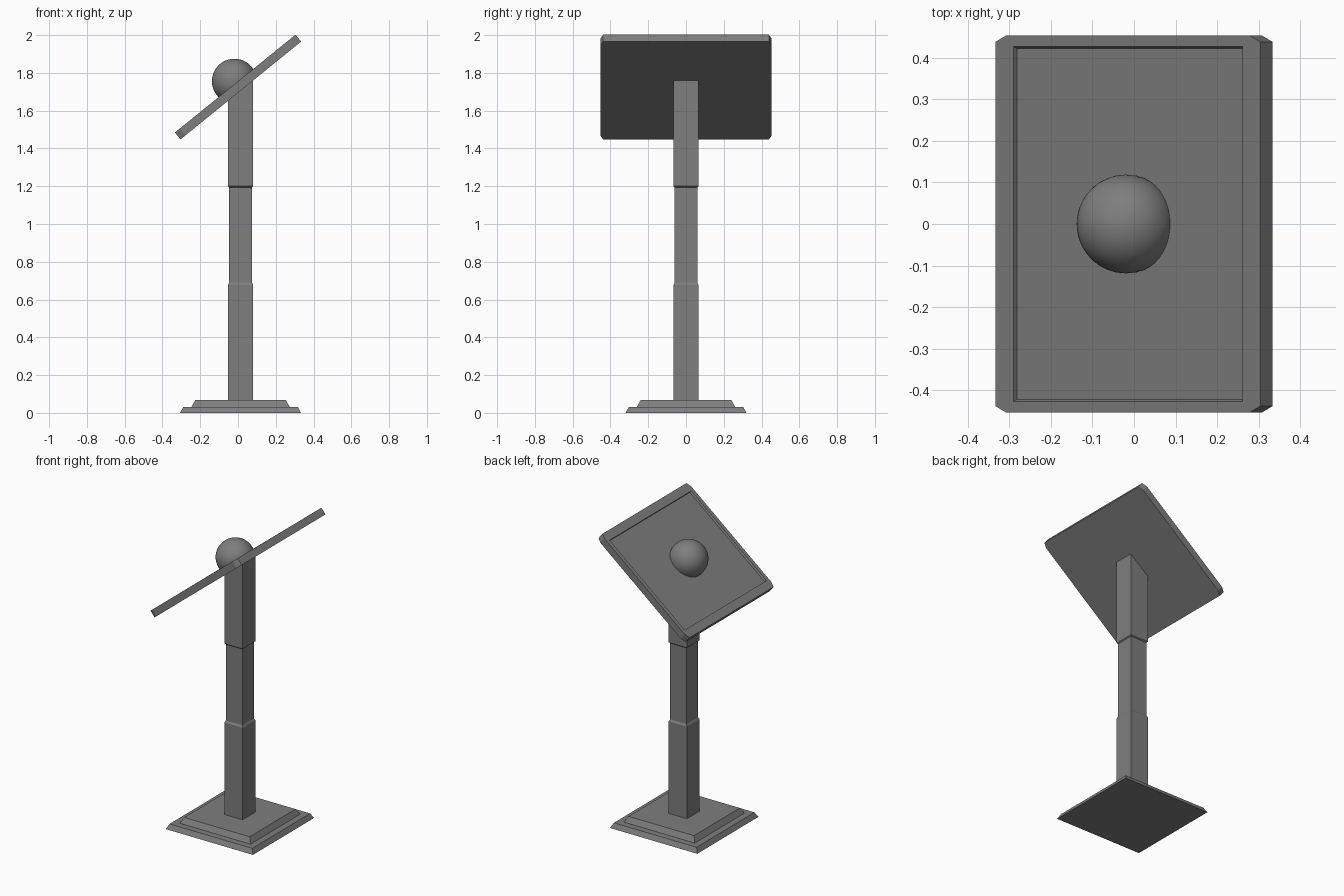
import bpy, bmesh, math
from mathutils import Matrix, Vector

if "Cube" in bpy.data.objects:
    bpy.data.objects.remove(bpy.data.objects["Cube"])

TILT = math.atan2(0.515, 0.635)
PANEL = Matrix.Translation((0, 0, 1.725)) @ Matrix.Rotation(-TILT, 4, 'Y')
AXIS_X = 0.0135   # centre line of the stand

# Dark grey finish shared by all parts
DARK = bpy.data.materials.new("dark_grey")
DARK.diffuse_color = (0.21, 0.21, 0.21, 1)
DARK.use_nodes = True
DARK.node_tree.nodes["Principled BSDF"].inputs["Base Color"].default_value = DARK.diffuse_color


def finish(bm, name, matrix=None):
    bmesh.ops.remove_doubles(bm, verts=bm.verts[:], dist=1e-5)
    bmesh.ops.recalc_face_normals(bm, faces=bm.faces[:])
    if matrix:
        bm.transform(matrix)
    mesh = bpy.data.meshes.new(name)
    bm.to_mesh(mesh)
    bm.free()
    mesh.materials.append(DARK)
    ob = bpy.data.objects.new(name, mesh)
    bpy.context.collection.objects.link(ob)
    return ob


def loft(bm, rings):
    """Skin a stack of equal-length point rings and cap both ends."""
    loops = [[bm.verts.new(p) for p in ring] for ring in rings]
    n = len(loops[0])
    for a, b in zip(loops, loops[1:]):
        for i in range(n):
            j = (i + 1) % n
            bm.faces.new((a[i], a[j], b[j], b[i]))
    bm.faces.new(loops[0][::-1])
    bm.faces.new(loops[-1])


def square(h, z, slope=0.0):
    return [(AXIS_X + sx * h, sy * h, z + slope * sx * h)
            for sx, sy in ((1, 1), (-1, 1), (-1, -1), (1, -1))]


def chamfered(hx, hy, z, cx=0.0, cy=0.0):
    return [(hx, hy - cy, z), (hx - cx, hy, z), (cx - hx, hy, z), (-hx, hy - cy, z),
            (-hx, cy - hy, z), (cx - hx, -hy, z), (hx - cx, -hy, z), (hx, cy - hy, z)]


# Stepped base plate
bm = bmesh.new()
loft(bm, [square(h, z) for h, z in
          ((0.32, 0), (0.303, 0.032), (0.26, 0.032), (0.24, 0.068))])
finish(bm, "base")

# Column with a narrower middle, top cut along the panel underside
slope = math.tan(TILT)
under = PANEL @ Vector((0, 0, -0.0225))
top_z = under.z + slope * (AXIS_X - under.x)
bm = bmesh.new()
loft(bm, [square(h, z) for h, z in
          ((0.067, 0.068), (0.067, 0.677), (0.06, 0.69), (0.06, 1.194), (0.067, 1.2))]
     + [square(0.067, top_z, slope)])
finish(bm, "column")

# Tilted panel with clipped corners and a shallow recess
bm = bmesh.new()
hx, hy, t = 0.411, 0.4535, 0.0235
loft(bm, [chamfered(hx, hy, -t, 0.032, 0.015),
          chamfered(hx, hy, t, 0.032, 0.015),
          chamfered(hx - 0.056, hy - 0.026, t),
          chamfered(hx - 0.057, hy - 0.031, t - 0.0127)])
finish(bm, "panel", PANEL)

# Dome resting on the recess floor
bm = bmesh.new()
bmesh.ops.create_uvsphere(bm, u_segments=40, v_segments=24, radius=0.119)
bmesh.ops.translate(bm, verts=bm.verts[:], vec=(0.0046, 0, 0.036))
geom = bm.verts[:] + bm.edges[:] + bm.faces[:]
bmesh.ops.bisect_plane(bm, geom=geom, plane_co=(0, 0, t - 0.0127),
                       plane_no=(0, 0, 1), clear_inner=True)
for f in bm.faces:
    f.smooth = True
finish(bm, "dome", PANEL)
